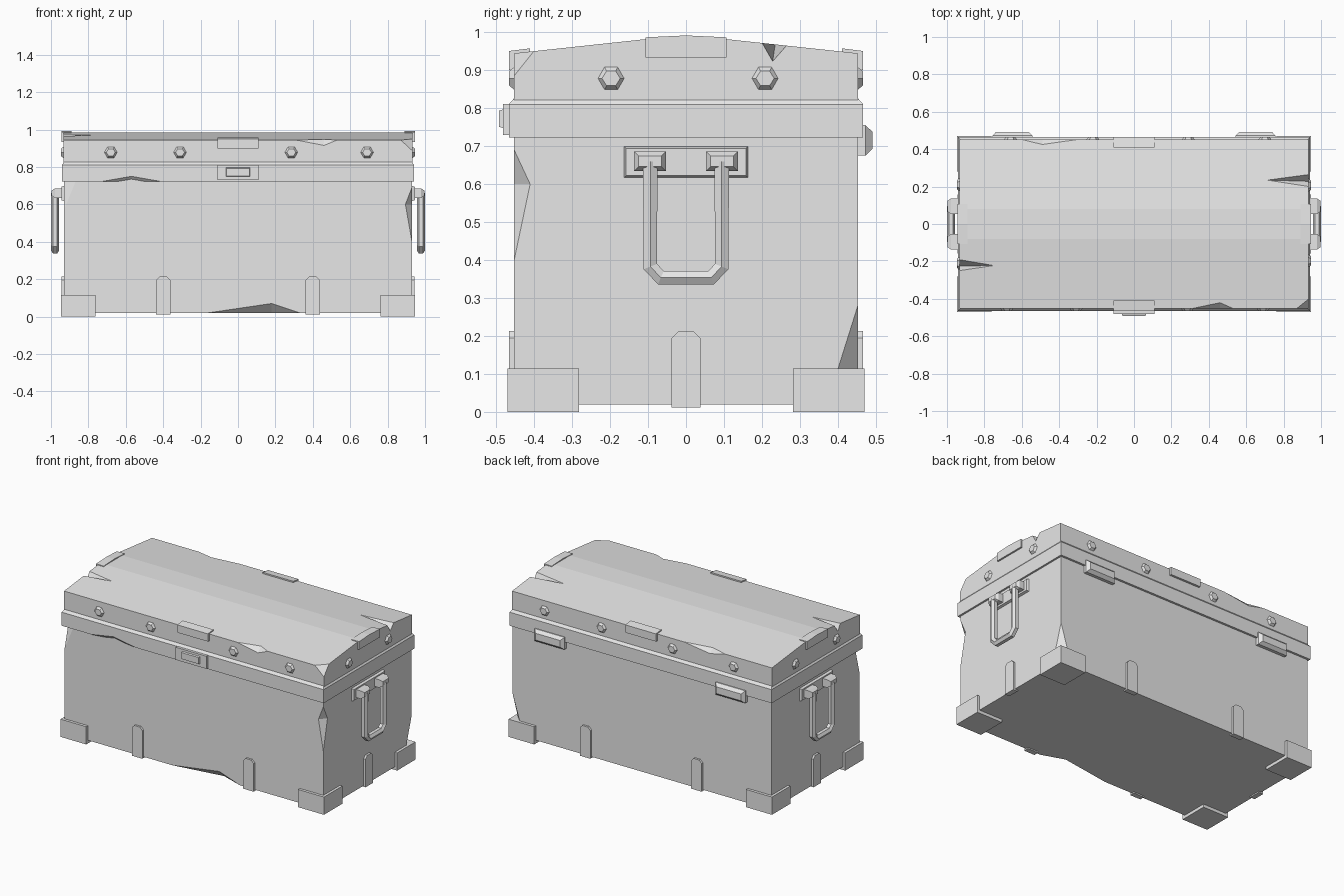
import bpy, bmesh
from mathutils import Vector
from math import cos, sin, pi

cube = bpy.data.objects.get("Cube")
if cube:
    bpy.data.objects.remove(cube, do_unlink=True)

grey = bpy.data.materials.new("plain_grey")
grey.use_nodes = True
grey.diffuse_color = (0.8, 0.8, 0.8, 1)
grey.node_tree.nodes["Principled BSDF"].inputs["Base Color"].default_value = (0.8, 0.8, 0.8, 1)

X, Y = 0.93, 0.452          # half length and half depth of the body
RIM = 0.466                 # half depth of the rim


def finish(name, bm):
    bmesh.ops.recalc_face_normals(bm, faces=bm.faces)
    mesh = bpy.data.meshes.new(name)
    bm.to_mesh(mesh)
    bm.free()
    mesh.materials.append(grey)
    obj = bpy.data.objects.new(name, mesh)
    bpy.context.collection.objects.link(obj)
    return obj


def loft(name, ring_a, ring_b):
    """Closed solid between two matching outlines."""
    bm = bmesh.new()
    a = [bm.verts.new(p) for p in ring_a]
    b = [bm.verts.new(p) for p in ring_b]
    bm.faces.new(a)
    bm.faces.new(b)
    for i in range(len(a)):
        j = (i + 1) % len(a)
        bm.faces.new((a[i], a[j], b[j], b[i]))
    return finish(name, bm)


def prism_x(name, profile, lo, hi):
    return loft(name, [(lo, y, z) for y, z in profile], [(hi, y, z) for y, z in profile])


def box(name, lo, hi):
    (x0, y0, z0), (x1, y1, z1) = lo, hi
    return prism_x(name, [(y0, z0), (y1, z0), (y1, z1), (y0, z1)], x0, x1)


def on_side(side, u, z, d):
    return {"front": (u, -d, z), "back": (u, d, z),
            "left": (d, u, z), "right": (-d, u, z)}[side]


def raised(name, side, outline, base, height, inset=0.0):
    """Outline standing out from one side, tapering by inset at its face."""
    us, zs = [p[0] for p in outline], [p[1] for p in outline]
    cu, cz = (min(us) + max(us)) / 2, (min(zs) + max(zs)) / 2
    su = 1 - 2 * inset / (max(us) - min(us))
    sz = 1 - 2 * inset / (max(zs) - min(zs))
    low = [on_side(side, u, z, base) for u, z in outline]
    top = [on_side(side, cu + (u - cu) * su, cz + (z - cz) * sz, base + height)
           for u, z in outline]
    return loft(name, low, top)


def rect(u, z, hu, hz):
    return [(u - hu, z - hz), (u + hu, z - hz), (u + hu, z + hz), (u - hu, z + hz)]


def chip(target, a, b, p1, p2, outward):
    """Break an edge: a and b lie on it, p1 and p2 on its two faces."""
    bm = bmesh.new()
    middle = (Vector(a) + Vector(b)) / 2 + Vector(outward) * 0.1
    for p in (a, b, p1, p2, middle):
        bm.verts.new(p)
    bmesh.ops.convex_hull(bm, input=bm.verts)
    cutter = finish("chip_cutter", bm)
    cutter.hide_render = True
    mod = target.modifiers.new("chip", "BOOLEAN")
    mod.operation, mod.solver, mod.object = "DIFFERENCE", "EXACT", cutter
    graph = bpy.context.evaluated_depsgraph_get()
    mesh = bpy.data.meshes.new_from_object(target.evaluated_get(graph))
    target.modifiers.clear()
    target.data = mesh
    bpy.data.objects.remove(cutter, do_unlink=True)


# Body with broken edges
body = box("chest_body", (-X, -Y, 0.02), (X, Y, 0.75))
chip(body, (-0.16, -Y, 0.02), (0.33, -Y, 0.02), (0.18, -Y, 0.07), (0.18, -0.4, 0.02), (0, -1, -1))
chip(body, (X, -Y, 0.69), (X, -Y, 0.4), (0.895, -Y, 0.6), (X, -0.41, 0.6), (1, -1, 0))
chip(body, (-X, -Y, 0.75), (-X, -Y, 0.57), (-0.865, -Y, 0.73), (-X, -0.41, 0.73), (-1, -1, 0))
chip(body, (X, Y, 0.28), (X, Y, 0.04), (0.88, Y, 0.115), (X, 0.4, 0.115), (1, 1, 0))

# Rim band with a sloped ledge on top
rim = box("rim_band", (-0.942, -RIM, 0.722), (0.942, RIM, 0.81))
chip(rim, (-0.73, -RIM, 0.722), (-0.41, -RIM, 0.722), (-0.57, -RIM, 0.75), (-0.57, -0.44, 0.722), (0, -1, -1))
corners = [(-1, -1), (1, -1), (1, 1), (-1, 1)]
loft("rim_ledge", [(0.942 * i, RIM * j, 0.81) for i, j in corners],
     [(X * i, Y * j, 0.826) for i, j in corners])

# Low arched lid
arch = [(-Y, 0.82), (-Y, 0.944), (-0.22, 0.969), (-0.08, 0.984),
        (0.08, 0.984), (0.22, 0.969), (Y, 0.944), (Y, 0.82)]
lid = prism_x("lid", arch, -X - 0.004, X + 0.004)
E = X + 0.004
chip(lid, (E, 0.2, 0.972), (E, 0.265, 0.965), (0.7, 0.235, 0.97), (E, 0.228, 0.923), (1, 0, 1))
chip(lid, (-E, -0.19, 0.973), (-E, -0.25, 0.967), (-0.74, -0.222, 0.971), (-E, -0.225, 0.923), (-1, 0, 1))
chip(lid, (0.31, -Y, 0.944), (0.53, -Y, 0.944), (0.46, -0.42, 0.948), (0.46, -Y, 0.915), (0, -1, 1))
chip(lid, (-0.6, Y, 0.944), (-0.3, Y, 0.944), (-0.49, 0.425, 0.947), (-0.49, Y, 0.918), (0, 1, 1))
chip(lid, (E, -Y, 0.885), (E, -0.4, 0.95), (0.87, -Y, 0.944), (E, -Y, 0.944), (1, -1, 1))

# Lid clips wrapping over each edge
for s, side in ((-1, "front"), (1, "back")):
    prism_x("lid_clip_" + side, [(s * 0.466, 0.9), (s * 0.466, 0.95),
                                 (s * 0.41, 0.957), (s * 0.41, 0.9)], -0.11, 0.11)
for s, side in ((1, "left"), (-1, "right")):
    prism_x("lid_clip_" + side, [(-0.107, 0.933), (0.107, 0.933), (0.107, 0.986),
                                 (0, 0.991), (-0.107, 0.986)], s * 0.89, s * 0.945)

# Hexagonal bolts round the lid
bolts = {"front": (-0.68, -0.31, 0.285, 0.69), "back": (-0.66, -0.22, 0.29, 0.7),
         "left": (-0.197, 0.208), "right": (-0.21, 0.21)}
for side, places in bolts.items():
    base = Y if side in ("front", "back") else E
    for u in places:
        hexagon = [(u + 0.036 * cos(k * pi / 3), 0.878 + 0.036 * sin(k * pi / 3)) for k in range(6)]
        raised("bolt_" + side, side, hexagon, base - 0.002, 0.015, 0.012)

# Corner feet
for i, j in corners:
    xs, ys = sorted((i * 0.762, i * 0.947)), sorted((j * 0.282, j * 0.47))
    box("corner_foot", (xs[0], ys[0], 0), (xs[1], ys[1], 0.115))

# Battens with clipped tops
for side, places in {"front": (-0.4, 0.4), "back": (-0.4, 0.4), "left": (0,), "right": (0,)}.items():
    base = Y if side in ("front", "back") else X
    for u in places:
        outline = [(u - 0.038, 0.012), (u + 0.038, 0.012), (u + 0.038, 0.195),
                   (u + 0.02, 0.213), (u - 0.02, 0.213), (u - 0.038, 0.195)]
        raised("batten_" + side, side, outline, base - 0.02, 0.033)

# Lock plate and its raised centre
raised("lock_plate", "front", rect(0, 0.77, 0.11, 0.041), 0.45, 0.032)
raised("lock_centre", "front", rect(0, 0.772, 0.065, 0.025), 0.48, 0.012, 0.004)

# Back hinges
for u in (-0.65, 0.65):
    raised("hinge_barrel", "back", rect(u, 0.715, 0.107, 0.04), 0.45, 0.022)
    raised("hinge_face", "back", rect(u, 0.715, 0.107, 0.04), 0.472, 0.019, 0.018)

# End handles: plate, two lugs and a hanging hexagonal bar
for s, side in ((1, "left"), (-1, "right")):
    raised("handle_plate_" + side, side, rect(0, 0.658, 0.166, 0.044), X - 0.01, 0.025, 0.008)
    for u in (-0.095, 0.095):
        raised("handle_lug_" + side, side, rect(u, 0.66, 0.042, 0.026), X, 0.048)
        raised("handle_lug_cap_" + side, side, rect(u, 0.66, 0.042, 0.026), X + 0.048, 0.018, 0.012)
    curve = bpy.data.curves.new("handle_bar_" + side, "CURVE")
    curve.dimensions = "3D"
    curve.bevel_depth, curve.bevel_resolution, curve.use_fill_caps = 0.022, 1, True
    path = [(-0.094, 0.66), (-0.094, 0.383), (-0.066, 0.354),
            (0.066, 0.354), (0.094, 0.383), (0.094, 0.66)]
    spline = curve.splines.new("POLY")
    spline.points.add(len(path) - 1)
    for point, (y, z) in zip(spline.points, path):
        point.co = (s * 0.978, y, z, 1)
    spline.use_smooth = False
    curve.materials.append(grey)
    bar = bpy.data.objects.new("handle_bar_" + side, curve)
    bpy.context.collection.objects.link(bar)
